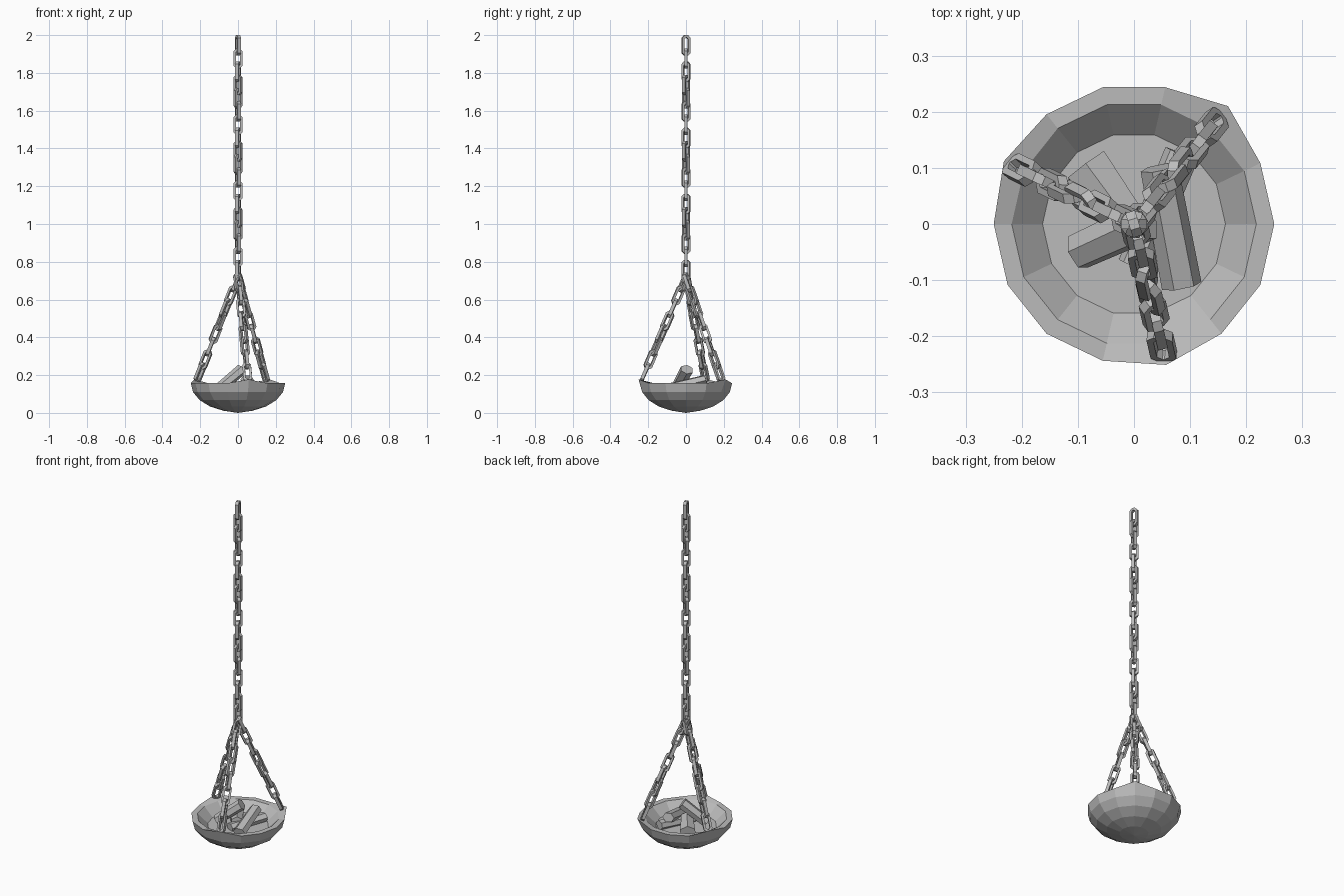
import bpy, bmesh, math
from mathutils import Vector, Matrix

cube = bpy.data.objects.get("Cube")
if cube:
    bpy.data.objects.remove(cube, do_unlink=True)

grey = bpy.data.materials.new("iron_grey")
grey.use_nodes = True
COLOUR = (0.5, 0.5, 0.5, 1)
grey.diffuse_color = COLOUR
grey.node_tree.nodes["Principled BSDF"].inputs["Base Color"].default_value = COLOUR


def finish(bm, name):
    bmesh.ops.recalc_face_normals(bm, faces=bm.faces)
    mesh = bpy.data.meshes.new(name)
    bm.to_mesh(mesh)
    bm.free()
    mesh.materials.append(grey)
    obj = bpy.data.objects.new(name, mesh)
    bpy.context.collection.objects.link(obj)
    return obj


def skin(bm, rings, closed=False):
    """Join consecutive vertex rings with quads."""
    pairs = list(zip(rings, rings[1:]))
    if closed:
        pairs.append((rings[-1], rings[0]))
    for a, b in pairs:
        n = len(a)
        for i in range(n):
            bm.faces.new((a[i], a[(i + 1) % n], b[(i + 1) % n], b[i]))


# Bowl: faceted half-dome outside, flat rim, sloping wall and floor inside
SIDES, RINGS, RADIUS, RIM = 14, 5, 0.25, 0.157
LUGS = {2: 1.075, 6: 1.03, 11: 1.03}      # rim corners pulled out for the chains


def corner(i, r, z):
    a = math.tau * i / SIDES
    return Vector((r * math.cos(a), r * math.sin(a), z))


profile = [(RADIUS * math.sin(math.pi / 2 * k / RINGS),
            0.004 + (RIM - 0.004) * (1 - math.cos(math.pi / 2 * k / RINGS)))
           for k in range(1, RINGS + 1)]
profile += [(0.218, RIM), (0.163, 0.105)]
bm = bmesh.new()
rings = []
for k, (r, z) in enumerate(profile):
    ring = []
    for i in range(SIDES):
        lug = k == RINGS - 1 and i in LUGS
        ring.append(bm.verts.new(corner(i, r * LUGS[i] if lug else r,
                                        z + 0.02 if lug else z)))
    rings.append(ring)
skin(bm, rings)
tip = bm.verts.new((0, 0, 0))
for i in range(SIDES):
    bm.faces.new((tip, rings[0][(i + 1) % SIDES], rings[0][i]))
bm.faces.new(rings[-1])
finish(bm, "bowl")


# Chain link: chamfered oblong loop with a square bar
def add_link(bm, matrix, length=0.108, width=0.046, bar=0.012, depth=0.018):
    def loop(inset, y):
        w, h, c = width / 2 - inset, length / 2 - inset, 0.014 - inset * 0.4
        pts = [(w, h - c), (w - c, h), (c - w, h), (-w, h - c),
               (-w, c - h), (c - w, -h), (w - c, -h), (w, c - h)]
        return [bm.verts.new(matrix @ Vector((x, y, z))) for x, z in pts]
    skin(bm, [loop(0, -depth / 2), loop(0, depth / 2),
              loop(bar, depth / 2), loop(bar, -depth / 2)], closed=True)


def chain(name, start, end, count, turn, first=0):
    """Links from start to end, each turned further around the chain."""
    start, end = Vector(start), Vector(end)
    tilt = (start - end).to_track_quat('Z', 'Y').to_matrix().to_4x4()
    bm = bmesh.new()
    for k in range(count):
        place = Matrix.Translation(start.lerp(end, k / (count - 1)))
        spin = Matrix.Rotation(math.radians(first + turn * k), 4, 'Z')
        add_link(bm, place @ tilt @ spin)
    finish(bm, name)


chain("main_chain", (0, 0, 1.946), (0, 0, 0.756), 18, 72, -72)
for name, i in (("back_left_chain", 2), ("back_right_chain", 6), ("front_chain", 11)):
    chain(name, corner(i, 0.012, 0.69), corner(i, 0.222, 0.215), 8, 72, 20)


# Firewood: rough tapered six-sided billets
def log(name, start, end, r0, r1, twist=0, flat=0.8):
    start, end = Vector(start), Vector(end)
    frame = (end - start).to_track_quat('Z', 'Y').to_matrix()
    bm = bmesh.new()
    rings = []
    for p, r in ((start, r0), (end, r1)):
        ring = []
        for k in range(6):
            a = math.tau * k / 6 + twist
            ring.append(bm.verts.new(
                p + frame @ Vector((r * math.cos(a), r * flat * math.sin(a), 0))))
        rings.append(ring)
    skin(bm, rings)
    for ring in rings:
        bm.faces.new(ring)
    finish(bm, name)


log("log_raised", (-0.1, -0.05, 0.13), (0.02, 0.005, 0.23), 0.034, 0.038, 0.3)
log("log_left", (0.085, -0.11, 0.125), (0.045, 0.1, 0.175), 0.036, 0.034, 0.1)
log("log_right", (-0.085, 0.105, 0.125), (0.015, -0.03, 0.14), 0.046, 0.034, 0.5)
log("log_under", (0.085, 0.125, 0.13), (0.0, -0.075, 0.12), 0.032, 0.03, 0.2)
